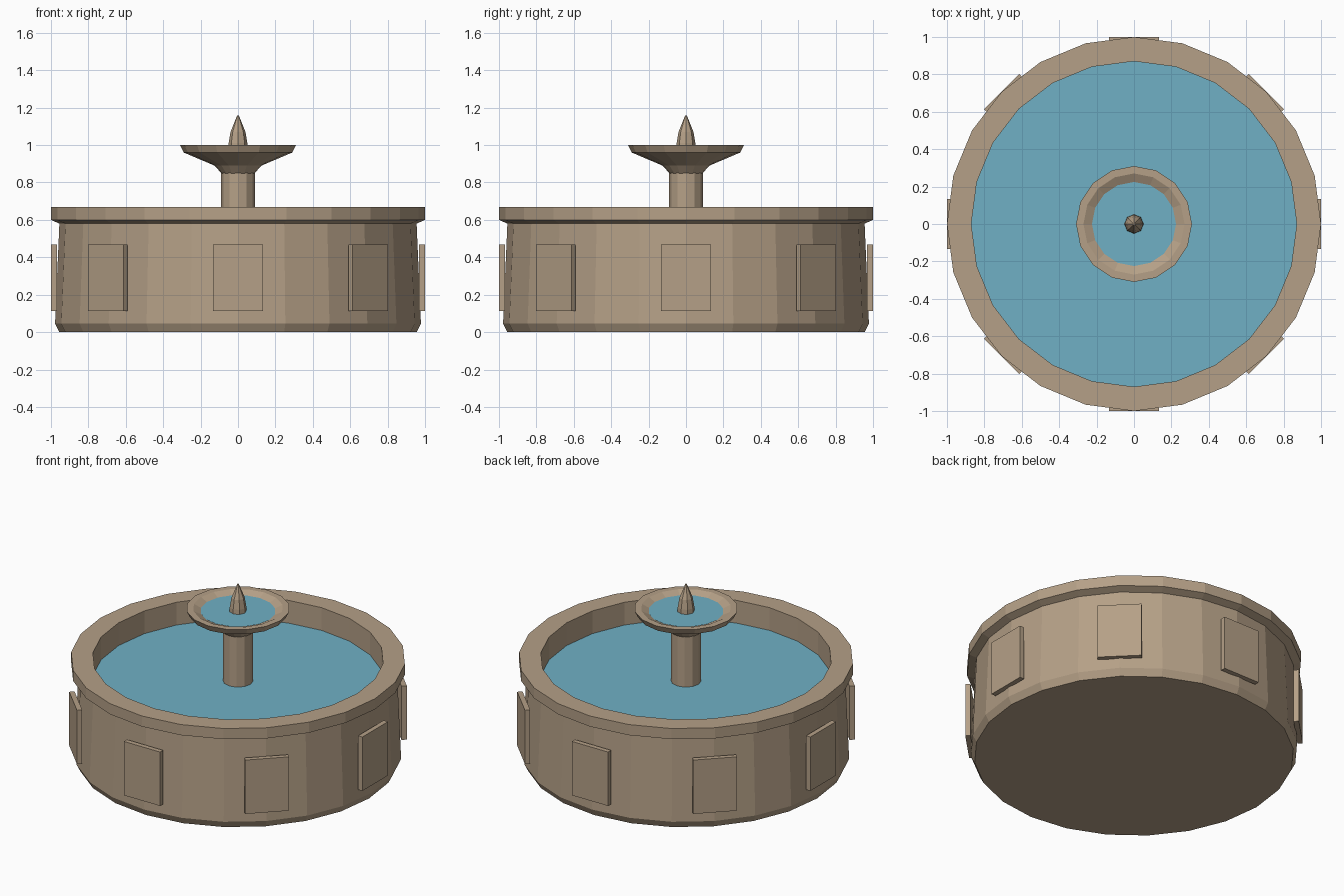
import bpy, bmesh, math
from mathutils import Matrix

if "Cube" in bpy.data.objects:
    bpy.data.objects.remove(bpy.data.objects["Cube"])


def material(name, rgb):
    m = bpy.data.materials.new(name)
    m.diffuse_color = (*rgb, 1)
    m.use_nodes = True
    m.node_tree.nodes["Principled BSDF"].inputs["Base Color"].default_value = m.diffuse_color
    return m


stone = material("tan stone", (0.462, 0.352, 0.242))
water = material("blue water", (0.162, 0.434, 0.558))


def finish(name, bm, mat):
    bmesh.ops.recalc_face_normals(bm, faces=bm.faces)
    me = bpy.data.meshes.new(name)
    bm.to_mesh(me)
    bm.free()
    me.materials.append(mat)
    ob = bpy.data.objects.new(name, me)
    bpy.context.collection.objects.link(ob)
    return ob


def lathe(name, profile, sides, mat):
    """Revolve (radius, z) points into a flat-faced solid capped at both ends."""
    bm = bmesh.new()
    rings = [[bm.verts.new((r * math.cos(2 * math.pi * i / sides),
                            r * math.sin(2 * math.pi * i / sides), z))
              for i in range(sides)] for r, z in profile]
    for a, b in zip(rings, rings[1:]):
        for i in range(sides):
            j = (i + 1) % sides
            bm.faces.new((a[i], a[j], b[j], b[i]))
    bm.faces.new(rings[0][::-1])
    bm.faces.new(rings[-1])
    return finish(name, bm, mat)


def disc(name, r, z, sides, mat):
    bm = bmesh.new()
    bmesh.ops.create_circle(bm, cap_ends=True, radius=r, segments=sides,
                            matrix=Matrix.Translation((0, 0, z)))
    ob = finish(name, bm, mat)
    if ob.data.polygons[0].normal.z < 0:
        ob.data.flip_normals()
    return ob


# Basin: tapered wall, overhanging lip, hollow inside
lathe("basin", [(0.955, 0), (0.978, 0.045), (0.955, 0.58), (1.0, 0.6), (1.0, 0.67),
                (0.87, 0.67), (0.87, 0.45)], 24, stone)
disc("basin_water", 0.87, 0.52, 24, water)

# Column and upper dish
lathe("column", [(0.09, 0.45), (0.09, 0.87)], 12, stone)
lathe("dish", [(0.085, 0.845), (0.125, 0.89), (0.29, 0.96), (0.31, 1.0),
               (0.27, 1.0), (0.21, 0.97)], 16, stone)
disc("dish_water", 0.225, 0.98, 16, water)

# Pointed finial
lathe("finial", [(0.052, 0.96), (0.05, 1.01), (0.04, 1.07), (0.016, 1.13),
                 (0.005, 1.158)], 8, stone)

# Eight raised panels around the wall
for k in range(8):
    bm = bmesh.new()
    bmesh.ops.create_cube(bm, size=1, matrix=Matrix.Rotation(k * math.pi / 4, 4, 'Z')
                          @ Matrix.Translation((0.984, 0, 0.29))
                          @ Matrix.Diagonal((0.032, 0.265, 0.355, 1)))
    finish(f"wall_panel_{k + 1}", bm, stone)
